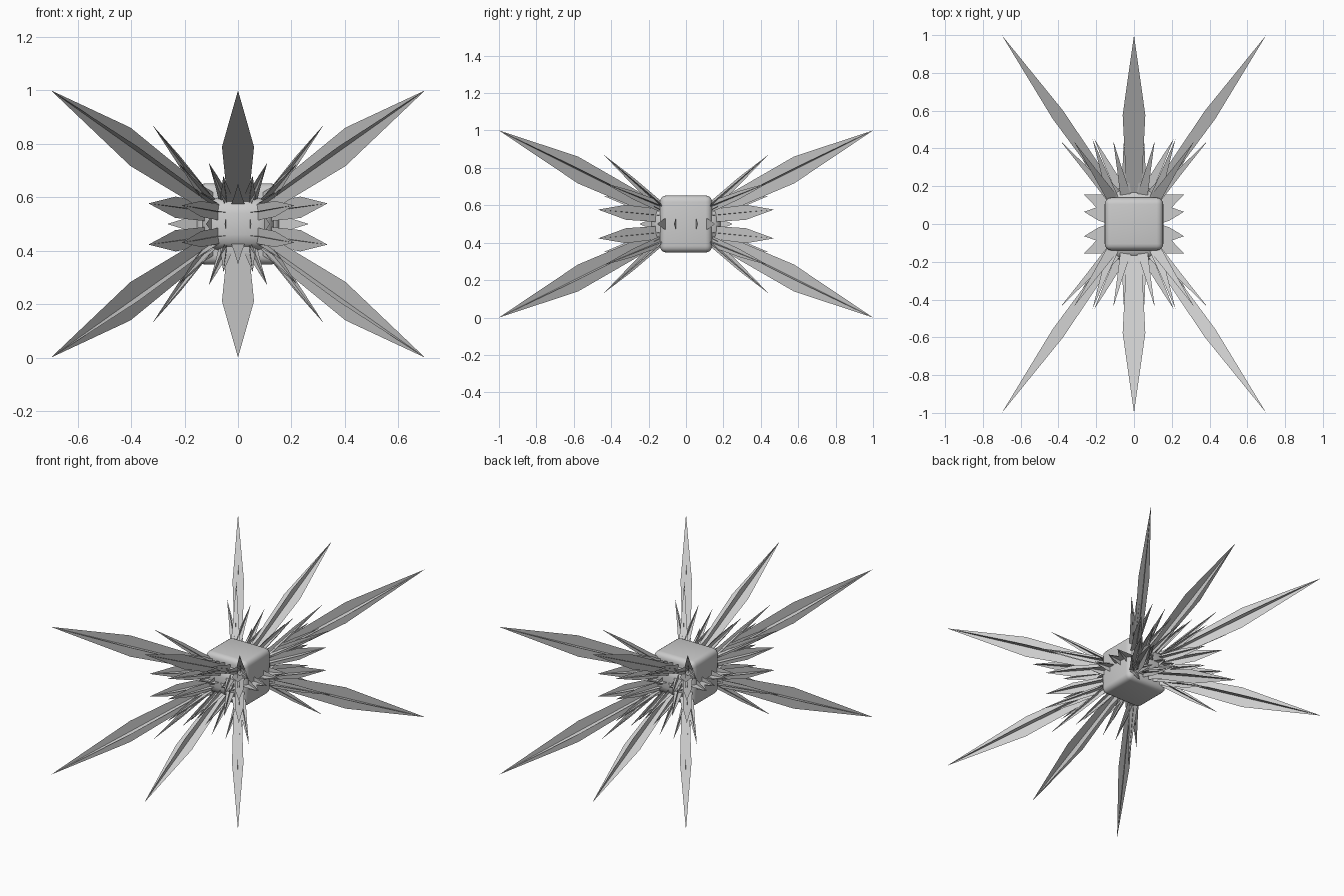
import bpy, bmesh
from mathutils import Vector
from itertools import product

if "Cube" in bpy.data.objects:
    bpy.data.objects.remove(bpy.data.objects["Cube"])

CENTRE = Vector((0, 0, 0.5))
UP = Vector((0, 0, 1))


def rounded_block(name, size, bevel, segments):
    bpy.ops.mesh.primitive_cube_add(size=1, location=CENTRE)
    ob = bpy.context.object
    ob.name = name
    ob.scale = size
    bpy.ops.object.transform_apply(location=False, rotation=False, scale=True)
    mod = ob.modifiers.new("round", 'BEVEL')
    mod.width, mod.segments = bevel, segments
    bpy.ops.object.modifier_apply(modifier=mod.name)
    bpy.ops.object.shade_smooth_by_angle()
    return ob


def add_spike(bm, start, tip, rings):
    """Two crossed flat blades; rings are (fraction, half width, half height)."""
    axis = tip - start
    side = axis.cross(UP).normalized()
    for direction, k in ((side, 1), (UP, 2)):
        left, right = [], []
        for ring in rings:
            p = CENTRE + start + axis * ring[0]
            left.append(bm.verts.new(p - direction * ring[k]))
            right.append(bm.verts.new(p + direction * ring[k]))
        for i in range(len(rings) - 1):
            bm.faces.new((left[i], right[i], right[i + 1], left[i + 1]))
        bm.faces.new((left[-1], right[-1], bm.verts.new(CENTRE + tip)))


def spike_set(name, specs):
    """Mirror every spike into all octants, skipping duplicates."""
    bm = bmesh.new()
    done = set()
    for start, tip, rings in specs:
        for s in product((1, -1), repeat=3):
            a = Vector([c * k for c, k in zip(start, s)])
            b = Vector([c * k for c, k in zip(tip, s)])
            key = tuple(round(c, 4) + 0.0 for c in (*a, *b))
            if key not in done:
                done.add(key)
                add_spike(bm, a, b, rings)
    me = bpy.data.meshes.new(name)
    bm.to_mesh(me)
    bm.free()
    ob = bpy.data.objects.new(name, me)
    bpy.context.collection.objects.link(ob)


# Rounded core and the flared ends the spikes grow from
rounded_block("core", (0.31, 0.28, 0.305), 0.035, 4)
rounded_block("core_ends", (0.27, 0.38, 0.20), 0.06, 3)

# Twelve long blades
spike_set("long_spikes", [
    ((.08, .12, .06), (.70, 1, .5), [(0, .04, .05), (.12, .025, .045), (.52, .035, .072)]),
    ((0, .12, .06), (0, 1, .5), [(0, .05, .05), (.12, .042, .035), (.52, .06, .05)])])

# Crowns of thin needles around each long blade
needle = [(0, .03, .03), (.5, .014, .022)]
spike_set("needles", [
    ((.11, .13, .09), tip, needle) for tip in
    [(.32, .44, .37), (.39, .44, .22), (.32, .44, .22), (.22, .45, .225)]
] + [
    ((.04, .13, .08), tip, needle) for tip in
    [(.11, .44, .23), (.055, .43, .18)]
] + [((0, .13, .06), (0, .44, .15), needle)])

# Broad blades near the middle plane
spike_set("broad_spikes", [
    ((.11, .14, .045), (.335, .47, .077), [(0, .03, .035), (.55, .025, .04)]),
    ((.05, .14, .04), (.21, .45, .07), [(0, .03, .03), (.55, .016, .03)])])

# Short thorns along the side and end mid lines
thorn = [(0, .05, .035), (.4, .038, .025)]
spike_set("short_thorns", [
    ((.13, .10, 0), (.265, .155, 0), thorn),
    ((.13, .05, 0), (.265, .065, 0), thorn),
    ((.09, .15, 0), (.12, .25, 0), thorn),
    ((.04, .15, 0), (.05, .25, 0), thorn)])
